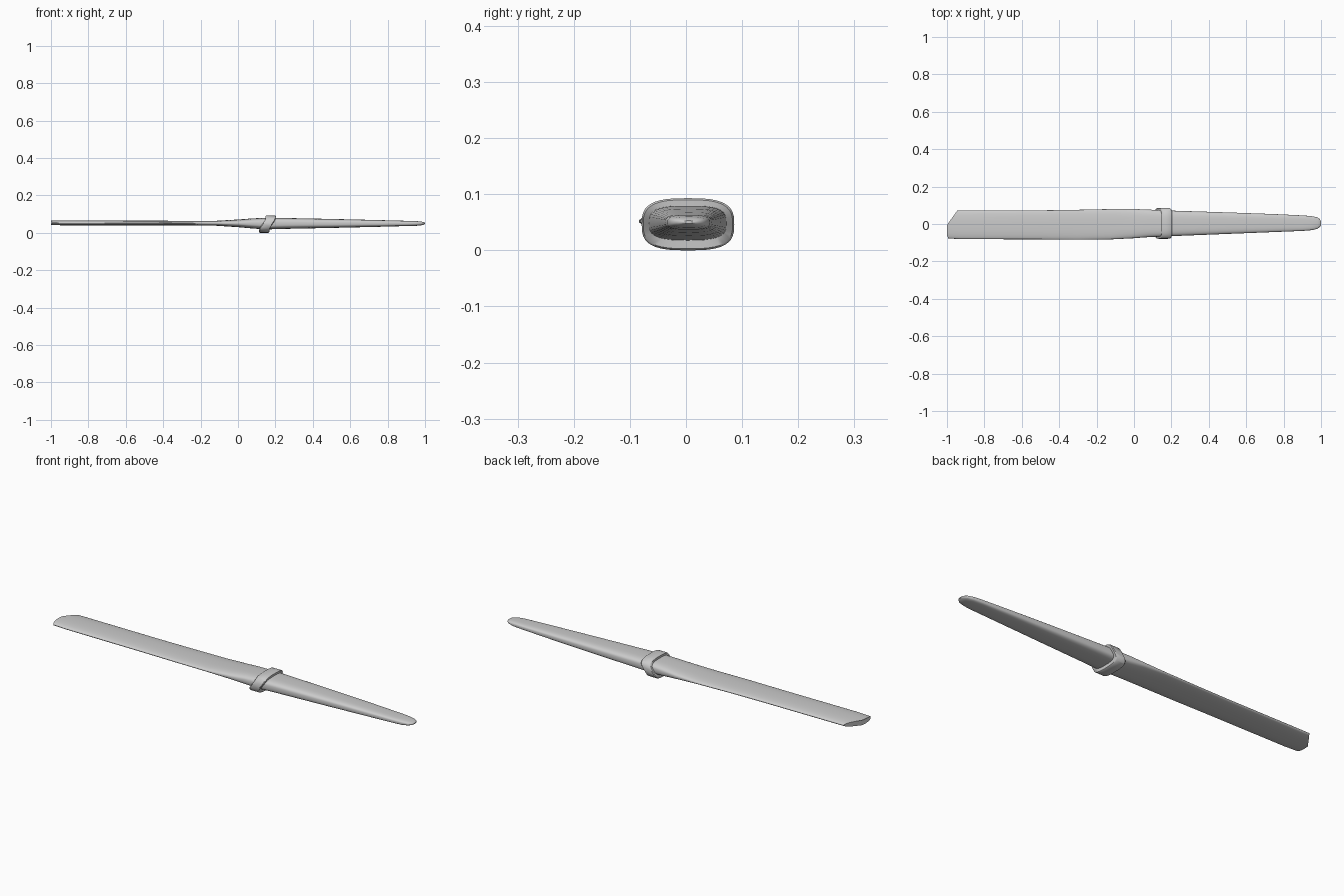
import bpy, bmesh, math

if "Cube" in bpy.data.objects:
    bpy.data.objects.remove(bpy.data.objects["Cube"])

N = 40


def oval(y0, y1, z0, z1, e):
    """Closed superellipse section as (y, z) points."""
    cy, cz, ry, rz = (y0 + y1) / 2, (z0 + z1) / 2, (y1 - y0) / 2, (z1 - z0) / 2
    pts = []
    for i in range(N):
        a = 2 * math.pi * i / N
        c, s = math.cos(a), math.sin(a)
        pts.append((cy + ry * math.copysign(abs(c) ** (2 / e), c),
                    cz + rz * math.copysign(abs(s) ** (2 / e), s)))
    return pts


def loft(name, rings, closed=False):
    """Skin a list of rings; cap the ends unless the loft closes on itself."""
    bm = bmesh.new()
    vs = [[bm.verts.new(p) for p in r] for r in rings]
    pairs = list(zip(vs, vs[1:])) + ([(vs[-1], vs[0])] if closed else [])
    for a, b in pairs:
        for i in range(N):
            j = (i + 1) % N
            bm.faces.new((a[i], a[j], b[j], b[i]))
    if not closed:
        bm.faces.new(vs[0])
        bm.faces.new(vs[-1])
    bmesh.ops.recalc_face_normals(bm, faces=bm.faces)
    me = bpy.data.meshes.new(name)
    bm.to_mesh(me)
    bm.free()
    ob = bpy.data.objects.new(name, me)
    bpy.context.collection.objects.link(ob)
    bpy.context.view_layer.objects.active = ob
    ob.select_set(True)
    bpy.ops.object.shade_smooth_by_angle(angle=math.radians(40))
    ob.select_set(False)
    return ob


# blade: thin rounded section with an obliquely cut tip, swelling to the collar
blade = [(-1.0, -.077, .072, .041, .066, 2.3),
         (-.93, -.081, .072, .040, .067, 2.3),
         (-.5, -.082, .073, .040, .065, 2.3),
         (-.3, -.084, .076, .040, .064, 2.3),
         (-.12, -.082, .080, .038, .064, 2.4),
         (0, -.076, .080, .030, .071, 2.7),
         (.08, -.070, .077, .023, .077, 3.0),
         (.15, -.067, .073, .018, .080, 3.2)]
rings = []
for k, (x, *sec) in enumerate(blade):
    ring = []
    for y, z in oval(*sec):
        cut = max(0, y + .005) * .72 + max(0, -.06 - y) * .4
        ring.append((x + cut * (1, .3, 0, 0, 0, 0, 0, 0)[k], y, z))
    rings.append(ring)
loft("blade", rings)

# handle: tapers to a rounded butt
handle = [(.15, -.067, .073, .018, .080, 3.2),
          (.25, -.063, .070, .021, .079, 3.2),
          (.5, -.053, .062, .026, .074, 3.2),
          (.75, -.043, .053, .032, .068, 3.2),
          (.9, -.037, .046, .036, .064, 3.2),
          (.95, -.033, .042, .037, .063, 3.0),
          (.98, -.026, .036, .040, .060, 2.6),
          (.994, -.016, .026, .044, .057, 2.4),
          (1.0, -.004, .014, .048, .053, 2.2)]
loft("handle", [[(x, y, z) for y, z in oval(*s)] for x, *s in handle])


# collar: slanted band, stepping back from bottom to top
def band(dx, grow):
    pts = []
    for y, z in oval(-.079 + grow, .086 - grow, grow, .093 - grow, 3.0):
        t = min(1, max(0, (z - .012) / .07))
        pts.append((.14 + .035 * t * t * (3 - 2 * t) + dx, y, z))
    return pts


loft("collar", [band(-.027, .018), band(-.027, .003), band(-.023, 0),
                band(.023, 0), band(.027, .003), band(.027, .018)], closed=True)
